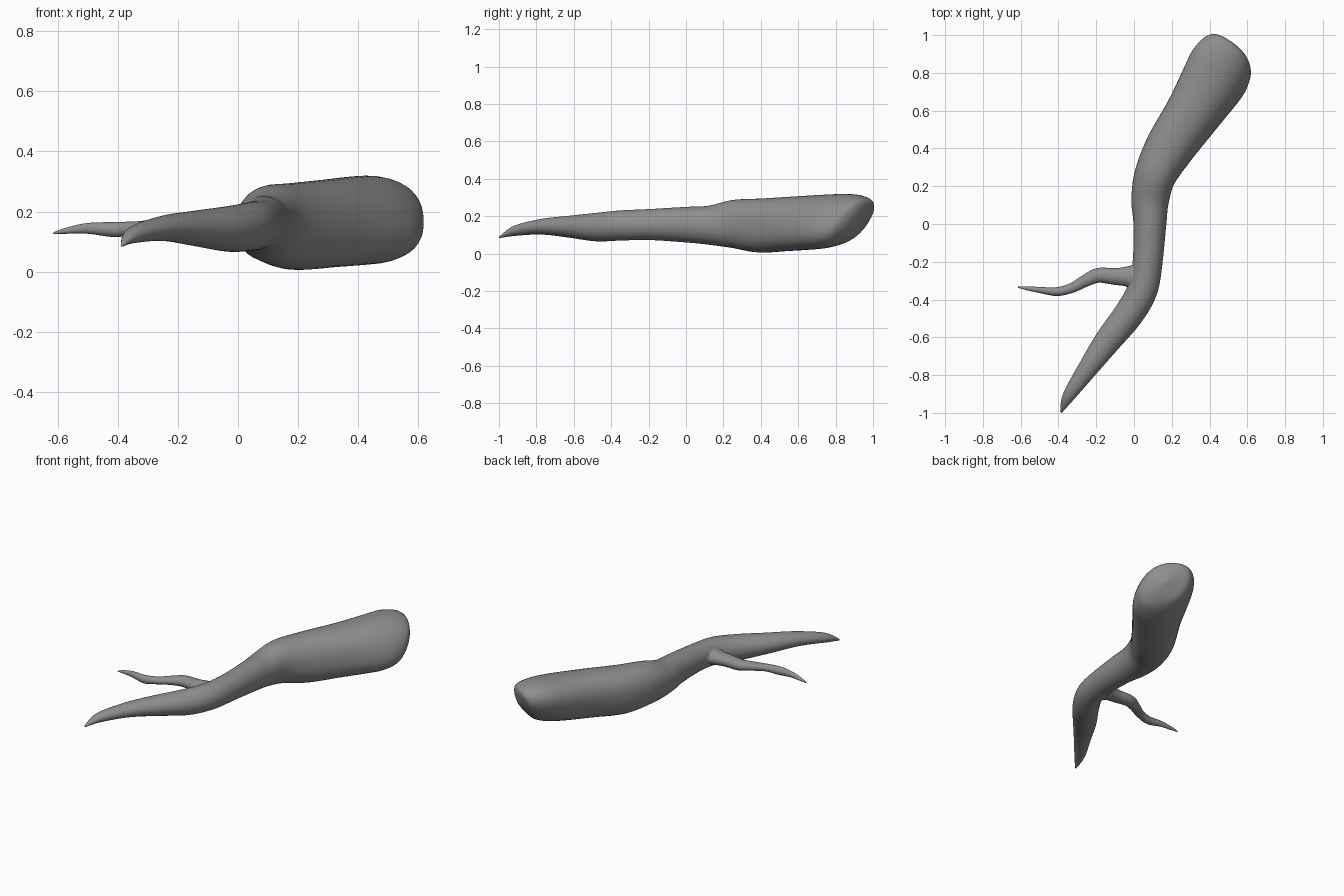
import bpy, bmesh, math
from mathutils import Vector

SIDES, STEPS = 40, 5


def spline(a, b, c, d, t):
    return 0.5 * (2*b + (c-a)*t + (2*a-5*b+4*c-d)*t*t + (3*b-a-3*c+d)*t**3)


def power(v, e):
    return math.copysign(abs(v) ** e, v)


def limb(name, rows):
    """Loft ovals; row = x, y, half width, z low, z high, squareness, tilt (forward and sideways)."""
    dense = []
    for i in range(len(rows) - 1):
        p = [rows[min(max(i + k, 0), len(rows) - 1)] for k in (-1, 0, 1, 2)]
        dense += [[spline(*v, s / STEPS) for v in zip(*p)] for s in range(STEPS)]
    dense.append(rows[-1])
    bm = bmesh.new()
    rings = []
    for i, (x, y, w, lo, hi, sq, tilt) in enumerate(dense):
        a, b = dense[max(i - 2, 0)], dense[min(i + 2, len(dense) - 1)]
        d = Vector((b[0] - a[0], b[1] - a[1], 0)).normalized()
        side = Vector((d.y, -d.x, 0))
        ring = []
        for k in range(SIDES):
            t = 2 * math.pi * k / SIDES
            h = power(math.sin(t), 2 / sq) * (hi - lo) / 2
            co = Vector((x, y, (lo + hi) / 2 + h)) + (d - side * 0.8) * h * tilt
            co += side * power(math.cos(t), 2 / sq) * w
            ring.append(bm.verts.new(co))
        rings.append(ring)
    for r, s in zip(rings, rings[1:]):
        for k in range(SIDES):
            n = (k + 1) % SIDES
            bm.faces.new((r[k], r[n], s[n], s[k]))
    bm.faces.new(rings[0])
    bm.faces.new(rings[-1])
    bmesh.ops.recalc_face_normals(bm, faces=bm.faces)
    me = bpy.data.meshes.new(name)
    bm.to_mesh(me)
    bm.free()
    ob = bpy.data.objects.new(name, me)
    bpy.context.collection.objects.link(ob)
    me.materials.append(bark)
    return ob


# Dark grey bark
bark = bpy.data.materials.new("bark")
bark.diffuse_color = (0.27, 0.27, 0.27, 1)

# Main root: pointed tip to thick, slanted blunt end
root = limb("main_root", [
    (-0.386, -0.997, 0.005, 0.083, 0.093, 2, 0),
    (-0.348, -0.915, 0.032, 0.095, 0.150, 2, 0),
    (-0.248, -0.770, 0.052, 0.102, 0.186, 2, 0),
    (-0.140, -0.620, 0.070, 0.085, 0.203, 2, 0),
    (-0.030, -0.480, 0.079, 0.066, 0.218, 2, 0),
    (0.044, -0.350, 0.080, 0.070, 0.231, 2, 0),
    (0.072, -0.200, 0.079, 0.073, 0.238, 2, 0),
    (0.084, 0.000, 0.087, 0.060, 0.250, 2, 0),
    (0.085, 0.120, 0.099, 0.048, 0.256, 2.1, 0),
    (0.110, 0.250, 0.110, 0.030, 0.287, 2.2, 0),
    (0.187, 0.400, 0.130, 0.006, 0.295, 2.3, 0.05),
    (0.305, 0.575, 0.145, 0.014, 0.307, 2.3, 0.15),
    (0.400, 0.725, 0.163, 0.022, 0.317, 2.3, 0.28),
    (0.452, 0.815, 0.166, 0.030, 0.318, 2.3, 0.40),
    (0.497, 0.885, 0.146, 0.050, 0.298, 2.3, 0.46),
    (0.518, 0.915, 0.105, 0.085, 0.260, 2.2, 0.46),
    (0.530, 0.934, 0.012, 0.160, 0.180, 2, 0.46),
])

# Thin side root, flared where it joins
branch = limb("side_root", [
    (0.060, -0.285, 0.095, 0.100, 0.205, 2, 0),
    (0.000, -0.282, 0.072, 0.105, 0.200, 2, 0),
    (-0.040, -0.278, 0.053, 0.112, 0.194, 2, 0),
    (-0.100, -0.278, 0.044, 0.116, 0.190, 2, 0),
    (-0.190, -0.272, 0.039, 0.120, 0.186, 2, 0),
    (-0.260, -0.302, 0.032, 0.125, 0.177, 2, 0),
    (-0.330, -0.339, 0.026, 0.124, 0.168, 2, 0),
    (-0.410, -0.358, 0.023, 0.115, 0.165, 2, 0),
    (-0.500, -0.349, 0.016, 0.126, 0.162, 2, 0),
    (-0.570, -0.340, 0.010, 0.126, 0.147, 2, 0),
    (-0.615, -0.334, 0.003, 0.125, 0.131, 2, 0),
])

# Fuse both roots into one skin
mod = root.modifiers.new("join", 'BOOLEAN')
mod.operation, mod.object, mod.solver = 'UNION', branch, 'EXACT'
bpy.context.view_layer.objects.active = root
root.select_set(True)
bpy.ops.object.modifier_apply(modifier="join")
bpy.data.objects.remove(branch)
bpy.ops.object.shade_smooth_by_angle(angle=math.radians(70))
